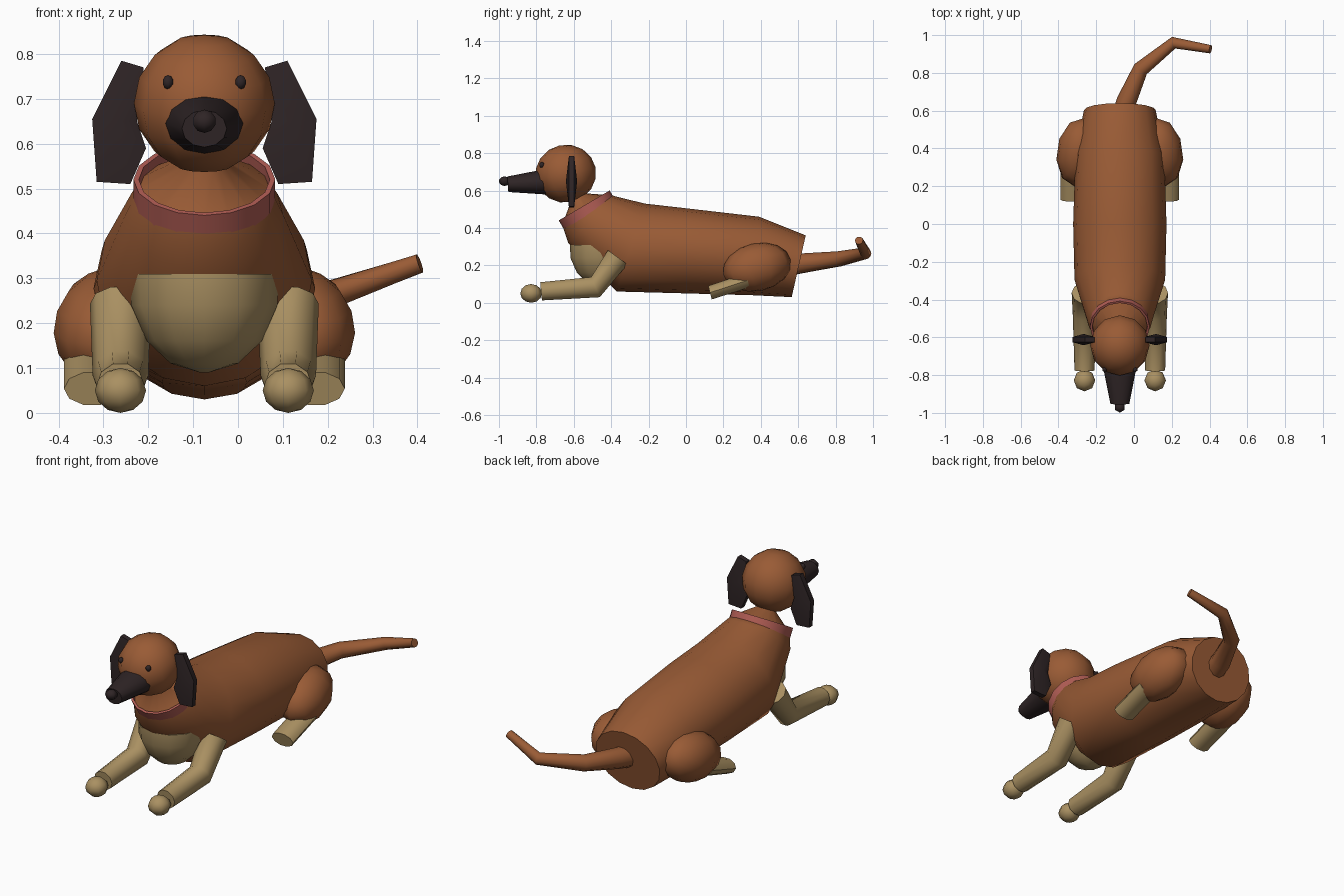
import bpy, bmesh, math
from mathutils import Vector, Matrix

cube = bpy.data.objects.get("Cube")
if cube:
    bpy.data.objects.remove(cube, do_unlink=True)

MID = -0.075  # the body's centre line


def material(name, rgb):
    m = bpy.data.materials.new(name)
    m.use_nodes = True
    m.diffuse_color = (*rgb, 1)
    m.node_tree.nodes["Principled BSDF"].inputs["Base Color"].default_value = (*rgb, 1)
    return m


brown = material("chestnut fur", (0.32, 0.105, 0.036))
tan = material("tan fur", (0.40, 0.28, 0.122))
dark = material("dark fur", (0.028, 0.018, 0.019))
pink = material("collar pink", (0.44, 0.11, 0.09))


def finish(name, bm, mat, angle=50):
    bmesh.ops.recalc_face_normals(bm, faces=bm.faces)
    mesh = bpy.data.meshes.new(name)
    bm.to_mesh(mesh)
    bm.free()
    mesh.materials.append(mat)
    obj = bpy.data.objects.new(name, mesh)
    bpy.context.collection.objects.link(obj)
    bpy.ops.object.select_all(action="DESELECT")
    obj.select_set(True)
    bpy.context.view_layer.objects.active = obj
    bpy.ops.object.shade_smooth_by_angle(angle=math.radians(angle))
    return obj


def skin(name, rings, mat, sides=12, closed=False):
    """Skin elliptical rings given as (centre, u radius vector, v radius vector)."""
    bm = bmesh.new()
    loops = []
    for c, u, v in rings:
        angles = [math.tau * i / sides for i in range(sides)]
        loops.append([bm.verts.new(c + u * math.cos(a) + v * math.sin(a)) for a in angles])
    pairs = list(zip(loops, loops[1:]))
    if closed:
        pairs.append((loops[-1], loops[0]))
    else:
        bm.faces.new(loops[0])
        bm.faces.new(loops[-1])
    for a, b in pairs:
        for i in range(sides):
            j = (i + 1) % sides
            bm.faces.new((a[i], a[j], b[j], b[i]))
    return finish(name, bm, mat)


def section(x, top, bottom, half):
    """Ring spanning a top and bottom (y, z) point with a half width in x."""
    t, b = Vector((x, *top)), Vector((x, *bottom))
    return (t + b) / 2, Vector((half, 0, 0)), (t - b) / 2


def ball(name, centre, radii, mat, segs=10, rings=7, tilt=0, spin=0):
    bm = bmesh.new()
    bmesh.ops.create_uvsphere(bm, u_segments=segs, v_segments=rings, radius=1)
    turn = Matrix.Rotation(spin, 4, "Z") @ Matrix.Rotation(tilt, 4, "X")
    bm.transform(Matrix.Translation(centre) @ turn @ Matrix.Diagonal((*radii, 1)))
    return finish(name, bm, mat, 60)


# Body
skin("body", [section(MID, *s) for s in (
    ((0.64, 0.36), (0.565, 0.03), 0.19),
    ((0.39, 0.46), (0.36, 0.04), 0.235),
    ((0, 0.505), (0, 0.05), 0.247),
    ((-0.22, 0.53), (-0.37, 0.06), 0.24),
    ((-0.37, 0.567), (-0.63, 0.32), 0.175),
    ((-0.40, 0.575), (-0.66, 0.41), 0.15))], brown, 16)

# Neck
skin("neck", [section(MID, *s) for s in (
    ((-0.40, 0.575), (-0.66, 0.42), 0.148),
    ((-0.54, 0.585), (-0.62, 0.53), 0.05),
    ((-0.58, 0.66), (-0.66, 0.64), 0.05))], brown, 16)

# Collar, a hollow slanted band
axis = Vector((0, -0.5, 0.85)).normalized()
across = Vector((0, axis.z, -axis.y))
centre = Vector((MID, -0.525, 0.4875))
skin("collar", [(centre + axis * h, Vector((r, 0, 0)), across * r) for h, r in
                ((-0.038, 0.158), (0.038, 0.158), (0.038, 0.146), (-0.038, 0.146))],
     pink, 16, closed=True)

# Chest patch, a flat topped bowl
skin("chest", [(Vector((MID, -0.455, z)), Vector((r, 0, 0)), Vector((0, r, 0))) for z, r in
               ((0.31, 0.165), (0.24, 0.163), (0.16, 0.128), (0.11, 0.075), (0.09, 0.01))], tan)

# Head, muzzle and nose
ball("head", (MID, -0.643, 0.69), (0.157, 0.163, 0.155), brown, 12, 8, tilt=math.radians(12))
skin("muzzle", [section(MID, *s) for s in (
    ((-0.70, 0.715), (-0.70, 0.57), 0.09),
    ((-0.775, 0.71), (-0.765, 0.58), 0.086),
    ((-0.955, 0.675), (-0.95, 0.592), 0.05))], dark)
ball("nose", (MID, -0.97, 0.65), (0.03, 0.03, 0.026), dark, 6, 5)

# Tail
path = [Vector(p) for p in ((-0.065, 0.54, 0.20), (-0.04, 0.65, 0.215), (0.035, 0.82, 0.235),
                            (0.21, 0.96, 0.265), (0.405, 0.925, 0.333))]
rings = []
for i, p in enumerate(path):
    along = (path[min(i + 1, len(path) - 1)] - path[max(i - 1, 0)]).normalized()
    side = along.cross(Vector((0, 0, 1))).normalized()
    r = (0.06, 0.053, 0.042, 0.032, 0.022)[i]
    rings.append((p, side * r, side.cross(along) * r))
skin("tail", rings, brown, 10)

# Paired parts
EAR = ((0.185, 0.785), (0.135, 0.77), (0.15, 0.65), (0.13, 0.59),
       (0.165, 0.51), (0.24, 0.515), (0.25, 0.655))
for label, s in (("left", 1), ("right", -1)):
    # Ear, a flat outline with a thick middle and thin rim
    bm = bmesh.new()
    rim = [[bm.verts.new((MID + s * x, -0.612 + d, z)) for x, z in EAR] for d in (-0.014, 0.014)]
    for loop, d in zip(rim, (-0.03, 0.03)):
        hub = bm.verts.new((MID + s * 0.192, -0.612 + d, 0.65))
        for i in range(len(EAR)):
            bm.faces.new((loop[i - 1], loop[i], hub))
    for i in range(len(EAR)):
        bm.faces.new((rim[0][i - 1], rim[0][i], rim[1][i], rim[1][i - 1]))
    finish(label + "_ear", bm, dark, 35)

    ball(label + "_eye", (MID + s * 0.081, -0.771, 0.737), (0.014, 0.014, 0.016), dark, 6, 5)

    # Front leg with paw
    x = MID + s * 0.187
    skin(label + "_front_leg", [section(x, *c) for c in (
        ((-0.42, 0.283), (-0.31, 0.203), 0.068),
        ((-0.508, 0.14), (-0.46, 0.027), 0.062),
        ((-0.78, 0.112), (-0.77, 0.01), 0.053))], tan, 10)
    ball(label + "_front_paw", (x, -0.828, 0.05), (0.057, 0.058, 0.05), tan, 8, 6)

    # Hind leg with foot
    ball(label + "_thigh", (MID + s * 0.215, 0.38, 0.19), (0.12, 0.187, 0.128), brown,
         10, 8, tilt=math.radians(12), spin=s * math.radians(8))
    x = MID + s * 0.25
    skin(label + "_hind_foot", [section(x, *c) for c in (
        ((0.118, 0.092), (0.138, 0.016), 0.063),
        ((0.32, 0.16), (0.34, 0.08), 0.063))], tan, 10)
